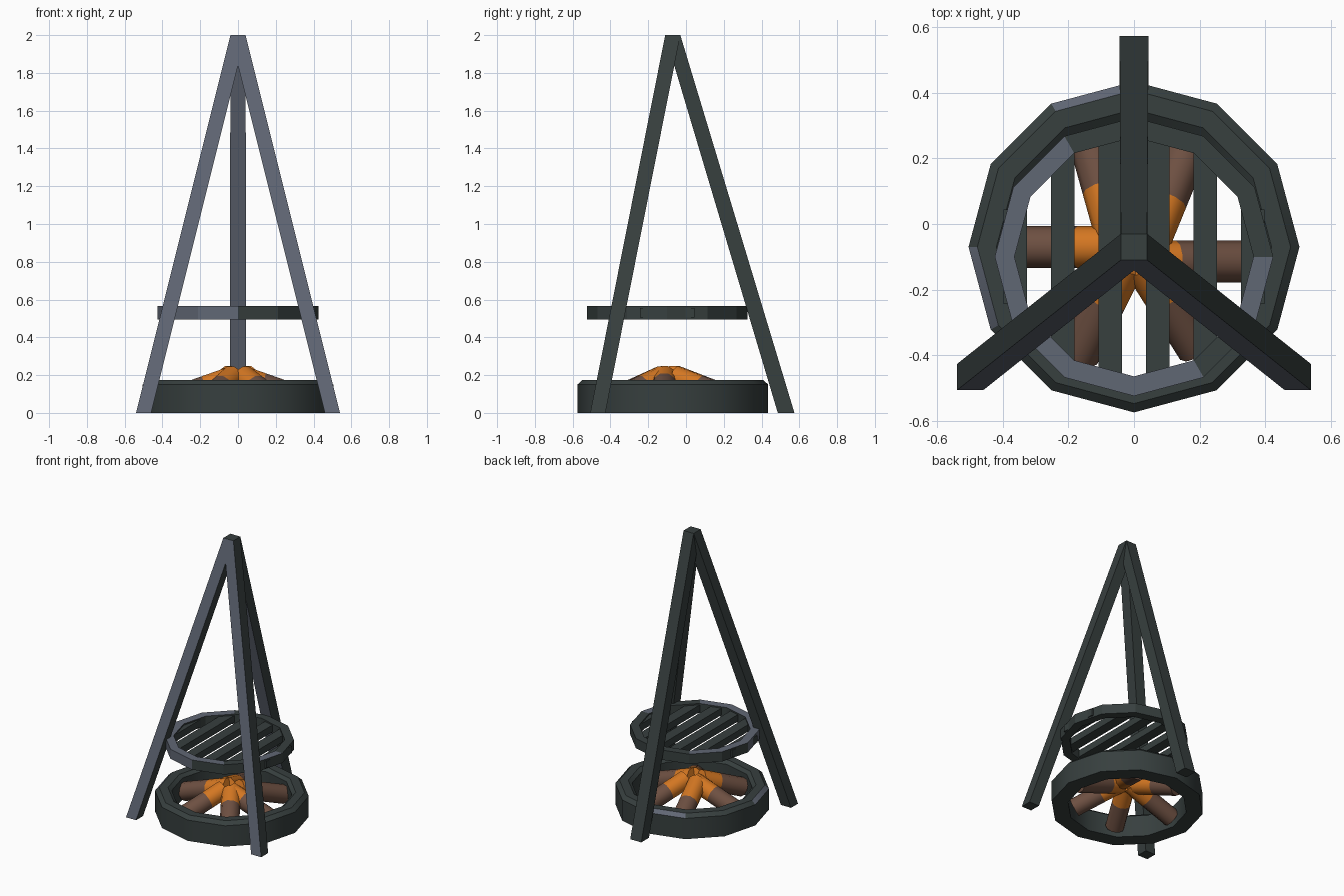
import bpy, bmesh, math
from mathutils import Vector

if "Cube" in bpy.data.objects:
    bpy.data.objects.remove(bpy.data.objects["Cube"])


def material(name, rgb):
    m = bpy.data.materials.new(name)
    m.diffuse_color = (*rgb, 1)
    m.use_nodes = True
    m.node_tree.nodes["Principled BSDF"].inputs["Base Color"].default_value = m.diffuse_color
    return m


IRON = material("dark iron", (0.038, 0.050, 0.049))
SLATE = material("slate steel", (0.118, 0.135, 0.175))
WOOD = material("charred wood", (0.155, 0.080, 0.054))
EMBER = material("ember orange", (0.66, 0.185, 0.016))


def finish(name, bm, mats, smooth=None):
    bmesh.ops.recalc_face_normals(bm, faces=bm.faces)
    me = bpy.data.meshes.new(name)
    bm.to_mesh(me)
    bm.free()
    for m in mats:
        me.materials.append(m)
    ob = bpy.data.objects.new(name, me)
    bpy.context.collection.objects.link(ob)
    if smooth:
        bpy.ops.object.select_all(action='DESELECT')
        ob.select_set(True)
        bpy.context.view_layer.objects.active = ob
        bpy.ops.object.shade_smooth_by_angle(angle=math.radians(smooth))
    return ob


def loft(bm, loops, closed=False, caps=True):
    """Bridge consecutive vertex loops; returns faces grouped by step."""
    rows = [[bm.verts.new(p) for p in lp] for lp in loops]
    steps, n = [], len(rows[0])
    pairs = list(zip(rows, rows[1:] + rows[:1]))
    for a, b in pairs if closed else pairs[:-1]:
        steps.append([bm.faces.new((a[i], a[(i + 1) % n], b[(i + 1) % n], b[i]))
                      for i in range(n)])
    if caps and not closed:
        steps[0].append(bm.faces.new(rows[0][::-1]))
        steps[-1].append(bm.faces.new(rows[-1]))
    return steps


def ring(name, profile, cy, slate, smooth=None, sides=12):
    """Twelve-sided ring; slate maps profile edge -> sectors coloured slate."""
    bm = bmesh.new()
    loops = [[(r * math.cos(math.tau * i / sides), cy + r * math.sin(math.tau * i / sides), z)
              for r, z in profile] for i in range(sides)]
    for sector, faces in enumerate(loft(bm, loops, closed=True)):
        for edge, f in enumerate(faces):
            f.material_index = int(sector in slate.get(edge, ()))
    return finish(name, bm, [IRON, SLATE], smooth)


def square(x, y, z, hx, hy):
    return [(x - hx, y - hy, z), (x + hx, y - hy, z), (x + hx, y + hy, z), (x - hx, y + hy, z)]


# Tripod legs: sheared square bars, front faces slate
for name, x, y, h in (("front_left_leg", -0.5, -0.467, 0.04),
                      ("front_right_leg", 0.5, -0.467, 0.04),
                      ("back_leg", 0, 0.53, 0.044)):
    bm = bmesh.new()
    faces = loft(bm, [square(x, y, 0, h, h), square(0, -0.07, 2, 0.04, 0.04)])[0]
    faces[0].material_index = 1
    finish(name, bm, [IRON, SLATE])

# Fire pit ring with a chamfered rim
ring("fire_ring", [(0.395, 0), (0.505, 0), (0.505, 0.15), (0.478, 0.175),
                   (0.42, 0.175), (0.395, 0.155)], -0.07, {2: (3, 6)}, smooth=35)

# Cooking grate: rim and bars
ring("grate_rim", [(0.365, 0.495), (0.425, 0.495), (0.425, 0.565), (0.365, 0.565)], -0.1,
     {1: (6, 7, 8), 2: (4, 5, 6, 7, 8, 9, 11)})
bm = bmesh.new()
apothem = 0.39
for x in (-0.3625, -0.2175, -0.0725, 0.0725, 0.2175, 0.3625):
    half = math.sqrt(apothem ** 2 - x ** 2)
    loft(bm, [square(x, -0.1, z, 0.0365, half) for z in (0.505, 0.555)])
finish("grate_bars", bm, [IRON])

# Logs leaning to the middle, glowing at the inner end
LOGS = [(-0.02, -0.07, -0.38, -0.07, 0.42), (0.02, -0.115, 0.38, -0.115, 0.30),
        (-0.045, -0.07, -0.14, 0.27, 0.52), (0.045, -0.06, 0.18, 0.27, 0.40),
        (-0.03, -0.12, -0.17, -0.40, 0.40), (0.03, -0.12, 0.195, -0.38, 0.40)]
for k, (x0, y0, x1, y1, glow) in enumerate(LOGS):
    a, b = Vector((x0, y0, 0.19)), Vector((x1, y1, 0.063))
    d = (b - a).normalized()
    side = d.cross(Vector((0, 0, 1))).normalized()
    up = side.cross(d)
    bm = bmesh.new()
    loops = []
    for t in (0, glow, 1):
        loops.append([a.lerp(b, t) + 0.064 * (math.cos(q) * side + math.sin(q) * up)
                      for q in (math.tau * i / 10 for i in range(10))])
    inner, outer = loft(bm, loops)
    for f in inner:
        f.material_index = 1
    finish(f"log_{k + 1}", bm, [WOOD, EMBER], smooth=45)
